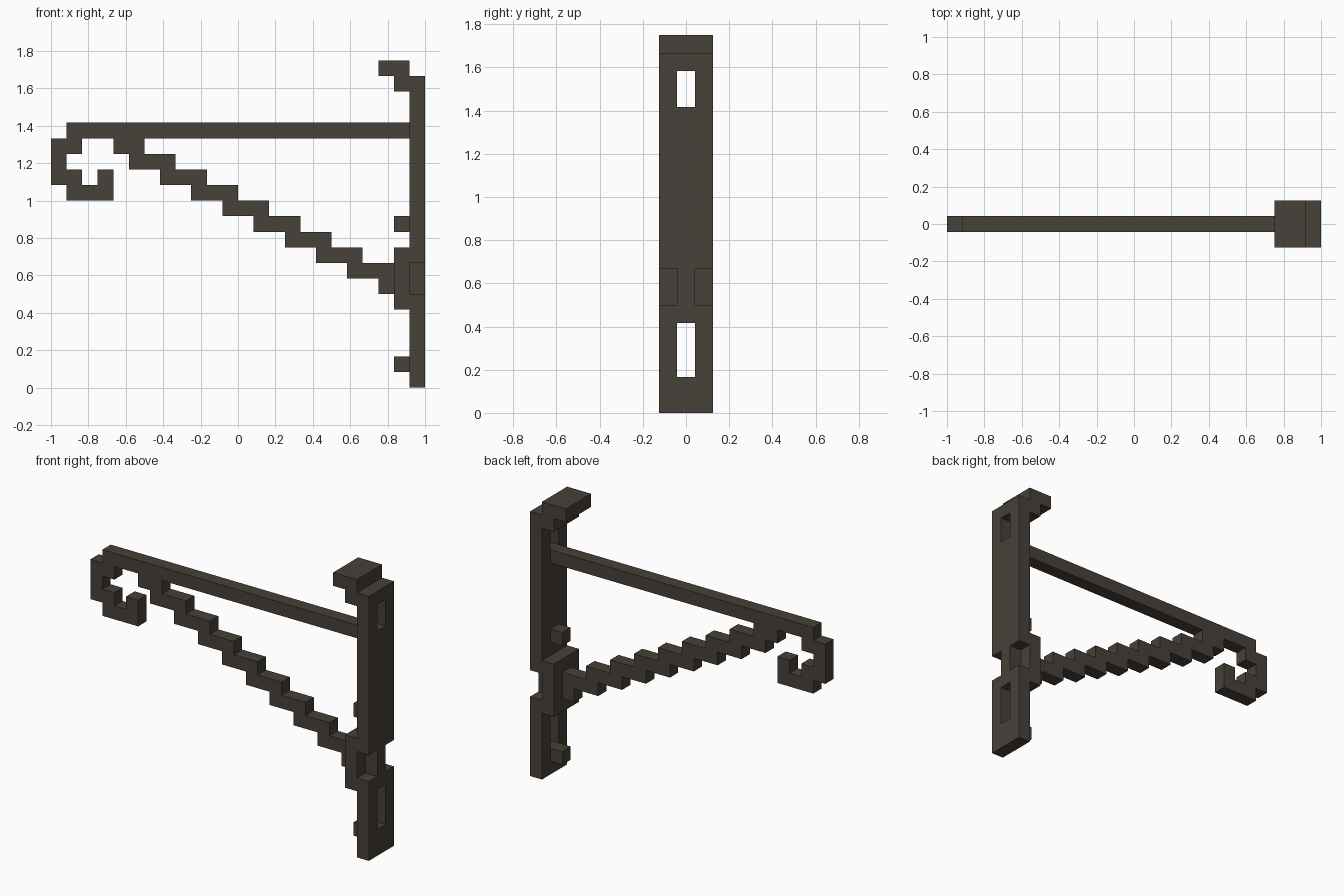
import bpy
import bmesh
from mathutils import Vector

U = 1 / 12  # one building block

cube = bpy.data.objects.get("Cube")
if cube:
    bpy.data.objects.remove(cube, do_unlink=True)

iron = bpy.data.materials.new("dark_iron")
iron.use_nodes = True
COLOUR = (0.064, 0.052, 0.041, 1)
iron.diffuse_color = COLOUR
iron.node_tree.nodes["Principled BSDF"].inputs["Base Color"].default_value = COLOUR


def cells(*rects):
    """Unit cells covered by rectangles (a0, a1, z0, z1)."""
    return {(a, z) for a0, a1, z0, z1 in rects
            for a in range(a0, a1) for z in range(z0, z1)}


def slab(name, filled, to_point, push):
    """Join cells into one flat outline, then extrude it along push."""
    bm = bmesh.new()
    verts = {}

    def corner(a, z):
        if (a, z) not in verts:
            verts[a, z] = bm.verts.new(Vector(to_point(a, z)) * U)
        return verts[a, z]

    for a, z in sorted(filled):
        bm.faces.new([corner(a, z), corner(a + 1, z),
                      corner(a + 1, z + 1), corner(a, z + 1)])
    out = bmesh.ops.extrude_face_region(bm, geom=bm.faces[:], use_keep_orig=True)
    moved = [g for g in out["geom"] if isinstance(g, bmesh.types.BMVert)]
    bmesh.ops.translate(bm, verts=moved, vec=Vector(push) * U)
    bmesh.ops.recalc_face_normals(bm, faces=bm.faces[:])
    bmesh.ops.dissolve_limit(bm, angle_limit=0.01, verts=bm.verts[:], edges=bm.edges[:])
    mesh = bpy.data.meshes.new(name)
    bm.to_mesh(mesh)
    bm.free()
    mesh.materials.append(iron)
    bpy.context.collection.objects.link(bpy.data.objects.new(name, mesh))


def side_part(name, filled, width):
    """Part outlined in side profile, centred across the thickness."""
    slab(name, filled, lambda a, z: (a, -width / 2, z), (0, width, 0))


# Wall plate with two slots and a notch on each edge
plate = cells((0, 3, 0, 20)) - cells((1, 2, 2, 5), (1, 2, 17, 19),
                                     (0, 1, 6, 8), (2, 3, 6, 8))
slab("wall_plate", plate, lambda a, z: (11, a - 1.5, z), (1, 0, 0))

# Wide parts on the plate
side_part("top_hook", cells((9, 11, 20, 21), (10, 11, 19, 20)), 3)
side_part("brace_mount", cells((10, 11, 5, 9)), 3)

# Small pegs
for name, z in (("lower_peg", 1), ("upper_peg", 10)):
    side_part(name, cells((10, 11, z, z + 1)), 1)

# Horizontal arm ending in a curl
side_part("arm_with_curl", cells((-11, 11, 16, 17), (-12, -11, 13, 16),
                                 (-11, -10, 15, 16), (-11, -10, 13, 14),
                                 (-11, -8, 12, 13), (-9, -8, 13, 14)), 1)

# Stepped diagonal brace
steps = [(2 * i - 7, 2 * i - 4, 14 - i, 15 - i) for i in range(8)]
side_part("stepped_brace", cells((-8, -6, 15, 16), *steps, (9, 10, 6, 7)), 1)
